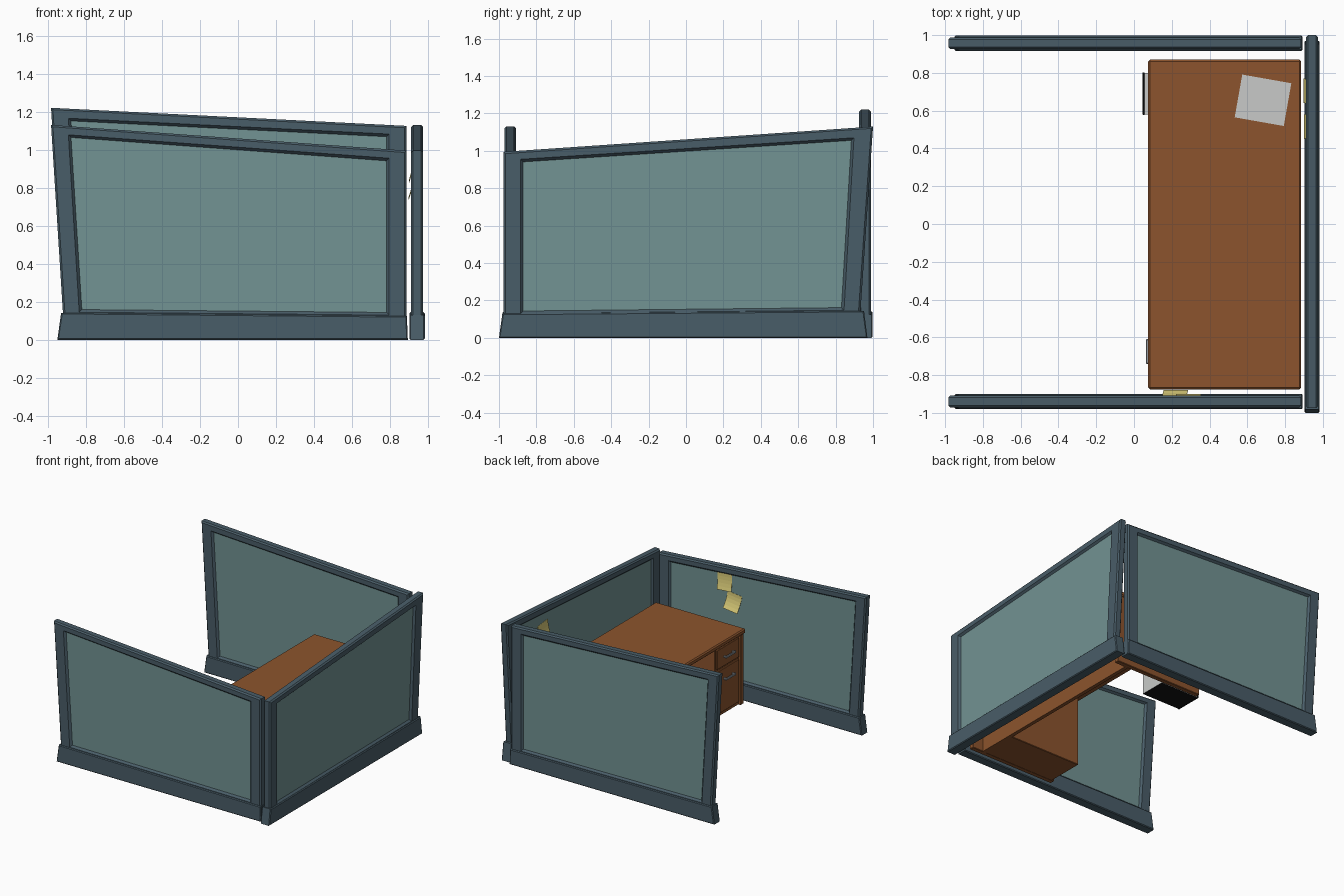
import bpy, bmesh, math
from mathutils import Vector

old = bpy.data.objects.get("Cube")
if old:
    bpy.data.objects.remove(old, do_unlink=True)


def material(name, r, g, b):
    lin = [(c / 255 / 12.92 if c < 11 else ((c / 255 + 0.055) / 1.055) ** 2.4) for c in (r, g, b)]
    m = bpy.data.materials.new(name)
    m.use_nodes = True
    m.diffuse_color = (*lin, 1)
    m.node_tree.nodes["Principled BSDF"].inputs["Base Color"].default_value = (*lin, 1)
    return m


FRAME = material("slate frame", 73, 93, 104)
FABRIC = material("teal fabric", 114, 147, 147)
WOOD = material("brown wood", 140, 84, 45)
PAPER = material("grey paper", 200, 202, 200)
NOTE = material("yellow note", 214, 200, 118)
METAL = material("handle metal", 150, 155, 160)
BLACK = material("black plastic", 18, 18, 18)


def finish(name, bm, mat, loc=(0, 0, 0), rot=0, bevel=0):
    bmesh.ops.recalc_face_normals(bm, faces=bm.faces[:])
    mesh = bpy.data.meshes.new(name)
    bm.to_mesh(mesh)
    bm.free()
    mesh.materials.append(mat)
    ob = bpy.data.objects.new(name, mesh)
    bpy.context.collection.objects.link(ob)
    ob.location = loc
    ob.rotation_euler.z = rot
    if bevel:
        mod = ob.modifiers.new("bevel", "BEVEL")
        mod.width = bevel
        mod.segments = 1
    return ob


def box(name, mat, x, y, z, bevel=0):
    bm = bmesh.new()
    bmesh.ops.create_cube(bm, size=1)
    for v in bm.verts:
        v.co = [a[0] + (c + 0.5) * (a[1] - a[0]) for a, c in zip((x, y, z), v.co)]
    return finish(name, bm, mat, bevel=bevel)


def shrink(quad, d):
    # quad order: low-left, low-right, top-right, top-left
    return [(u + d * su, z + d * sz) for (u, z), (su, sz) in
            zip(quad, ((1, 1), (-1, 1), (-1, -1), (1, -1)))]


def loft(loops, cap):
    # loops: list of (quad, depth), joined in sequence
    bm = bmesh.new()
    rings = [[bm.verts.new((u, d, z)) for u, z in q] for q, d in loops]
    for a, b in zip(rings, rings[1:]):
        for i in range(4):
            j = (i + 1) % 4
            bm.faces.new((a[i], a[j], b[j], b[i]))
    if cap:
        bm.faces.new(rings[0])
        bm.faces.new(rings[-1])
    return bm


def partition(name, outer, inner, base, loc, rot=0):
    t, c, rec = 0.031, 0.01, 0.016
    rim = shrink(inner, 0.014)
    half = [(rim, t - rec), (inner, t), (shrink(outer, c), t), (outer, t - c)]
    loops = half + [(q, -d) for q, d in reversed(half)]
    finish(name + "_frame", loft(loops, False), FRAME, loc, rot)
    finish(name + "_fabric", loft([(rim, -t + rec), (rim, t - rec)], True), FABRIC, loc, rot)
    # plinth, with tapered ends and chamfered faces
    p = 0.04
    cut = shrink(base, 0.006)
    finish(name + "_plinth", loft([(cut, -p), (base, -p + 0.006), (base, p - 0.006), (cut, p)], True),
           FRAME, loc, rot)


# Three partitions, each with one leaning tall end
def end_walls(name, y, tall, low, rail):
    partition(name,
              [(-0.918, 0.1), (0.885, 0.1), (0.885, low), (-0.983, tall)],
              [(-0.835, 0.145), (0.795, 0.13), (0.795, low - rail + 0.012), (-0.892, tall - rail)],
              [(-0.95, 0), (0.893, 0), (0.888, 0.125), (-0.93, 0.142)], (0, y, 0))


end_walls("front_wall", -0.94, 1.13, 0.995, 0.052)
end_walls("back_wall", 0.957, 1.22, 1.125, 0.055)
partition("left_wall",
          [(-0.93, 0.1), (0.975, 0.1), (0.975, 0.995), (-1.0, 1.13)],
          [(-0.845, 0.148), (0.885, 0.13), (0.885, 0.955), (-0.898, 1.07)],
          [(-0.97, 0), (1.0, 0), (0.982, 0.13), (-0.952, 0.145)],
          (0.942, 0, 0), -math.pi / 2)

# Desk
box("desk_top", WOOD, (0.075, 0.885), (-0.875, 0.87), (0.57, 0.61), 0.009)
for name, y in (("desk_front_end", -0.865), ("desk_back_end", 0.82)):
    box(name, WOOD, (0.085, 0.875), (y, y + 0.04), (0, 0.572), 0.004)
box("modesty_panel", WOOD, (0.75, 0.78), (-0.83, 0.825), (0, 0.572))
box("drawer_cabinet", WOOD, (0.105, 0.76), (-0.83, -0.52), (0, 0.572), 0.004)

# Drawers with bar handles
for name, z0, z1, zh in (("upper", 0.395, 0.555, 0.475), ("lower", 0.03, 0.38, 0.295)):
    box(name + "_drawer", WOOD, (0.092, 0.11), (-0.815, -0.535), (z0, z1), 0.004)
    box(name + "_handle", METAL, (0.064, 0.076), (-0.74, -0.61), (zh - 0.009, zh + 0.009), 0.003)
    for y in (-0.735, -0.627):
        box(name + "_handle_post", METAL, (0.07, 0.094), (y, y + 0.012), (zh - 0.006, zh + 0.006))

# Computer tower: grey case, black front and underside
tower = box("computer_case", PAPER, (0.055, 0.4), (0.58, 0.8), (0.015, 0.45))
tower.data.materials.append(BLACK)
for f in tower.data.polygons:
    if f.normal.z < -0.5:
        f.material_index = 1
box("computer_front", BLACK, (0.045, 0.056), (0.577, 0.803), (0.012, 0.453), 0.003)

# Loose sheet on the desk
sheet = box("paper_sheet", PAPER, (-0.132, 0.132), (-0.115, 0.115), (0, 0.003))
sheet.location = (0.683, 0.655, 0.61)
sheet.rotation_euler.z = math.radians(-10)


# Curled sticky notes; local +y points away from the wall
def note(name, loc, rot, tilt, curl):
    bm = bmesh.new()
    size, n = 0.13, 5
    rows = []
    for i in range(n + 1):
        k = i / n
        rows.append([bm.verts.new((sx * size / 2, curl * k * k, size * (0.5 - k))) for sx in (-1, 1)])
    for a, b in zip(rows, rows[1:]):
        bm.faces.new((a[0], a[1], b[1], b[0]))
    ob = finish(name, bm, NOTE, loc)
    ob.rotation_euler = (0, tilt, rot)
    mod = ob.modifiers.new("thickness", "SOLIDIFY")
    mod.thickness = 0.002


note("front_note_high", (0.293, -0.921, 0.915), 0, 0.08, 0.022)
note("front_note_low", (0.213, -0.92, 0.775), 0, -0.12, 0.04)
note("left_note_high", (0.921, 0.52, 0.90), math.pi / 2, 0.1, 0.022)
note("left_note_low", (0.921, 0.7, 0.81), math.pi / 2, -0.1, 0.024)
